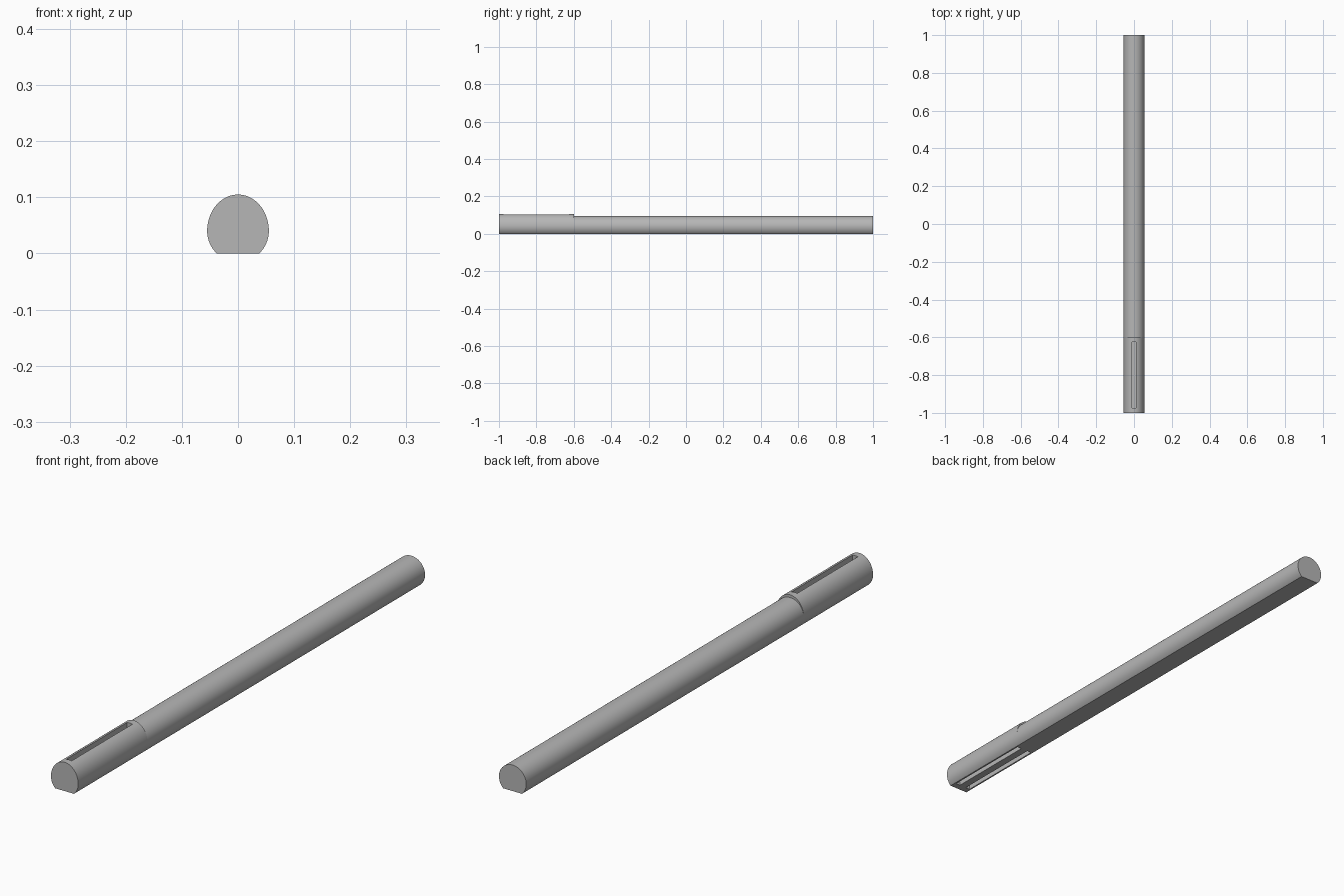
import bpy, bmesh, math

if "Cube" in bpy.data.objects:
    bpy.data.objects.remove(bpy.data.objects["Cube"], do_unlink=True)

RADIUS, AXIS_Z = 0.055, 0.04
FRONT, STEP, BACK = -1.0, -0.6, 1.0

grey = bpy.data.materials.new("plain_grey")
grey.use_nodes = True
grey.diffuse_color = (0.47, 0.47, 0.47, 1)
grey.node_tree.nodes["Principled BSDF"].inputs["Base Color"].default_value = (0.47, 0.47, 0.47, 1)


def add_object(name, bm):
    bmesh.ops.recalc_face_normals(bm, faces=bm.faces)
    mesh = bpy.data.meshes.new(name)
    bm.to_mesh(mesh)
    bm.free()
    mesh.materials.append(grey)
    obj = bpy.data.objects.new(name, mesh)
    bpy.context.collection.objects.link(obj)
    return obj


def bar(name, top_height, y0, y1, steps=72):
    """Round bar with a flat underside; the upper half may be stretched."""
    drop = math.asin(AXIS_Z / RADIUS)
    bm = bmesh.new()
    ring = []
    for i in range(steps + 1):
        a = -drop + (math.pi + 2 * drop) * i / steps
        rise = top_height - AXIS_Z if a > 0 and math.sin(a) > 0 else RADIUS
        z = max(0, AXIS_Z + rise * math.sin(a))
        ring.append(bm.verts.new((RADIUS * math.cos(a), y0, z)))
    cap = bm.faces.new(ring)
    moved = bmesh.ops.extrude_face_region(bm, geom=[cap], use_keep_orig=True)["geom"]
    verts = [g for g in moved if isinstance(g, bmesh.types.BMVert)]
    bmesh.ops.translate(bm, verts=verts, vec=(0, y1 - y0, 0))
    return add_object(name, bm)


def activate(obj):
    bpy.ops.object.select_all(action="DESELECT")
    obj.select_set(True)
    bpy.context.view_layer.objects.active = obj


def cut_slot(obj, x, z0, z1, width=0.022):
    """Long narrow pocket running along the sleeve."""
    bm = bmesh.new()
    bmesh.ops.create_cube(bm, size=1)
    bmesh.ops.scale(bm, verts=bm.verts, vec=(width, 0.35, z1 - z0))
    bmesh.ops.translate(bm, verts=bm.verts, vec=(x, (FRONT + STEP) / 2, (z0 + z1) / 2))
    cutter = add_object("slot_cutter", bm)
    cutter.hide_render = True
    mod = obj.modifiers.new("slot", "BOOLEAN")
    mod.operation, mod.solver, mod.object = "DIFFERENCE", "EXACT", cutter
    activate(obj)
    bpy.ops.object.modifier_apply(modifier=mod.name)
    bpy.data.objects.remove(cutter, do_unlink=True)


# Long handle and the slightly taller front sleeve
handle = bar("handle", AXIS_Z + RADIUS, STEP, BACK)
sleeve = bar("front_sleeve", 0.105, FRONT, STEP)

# One slot along the crown, two along the underside
cut_slot(sleeve, 0, 0.075, 0.15)
for side in (-1, 1):
    cut_slot(sleeve, side * 0.023, -0.05, 0.025, width=0.018)

for obj in (handle, sleeve):
    activate(obj)
    bpy.ops.object.shade_smooth_by_angle(angle=math.radians(30))
